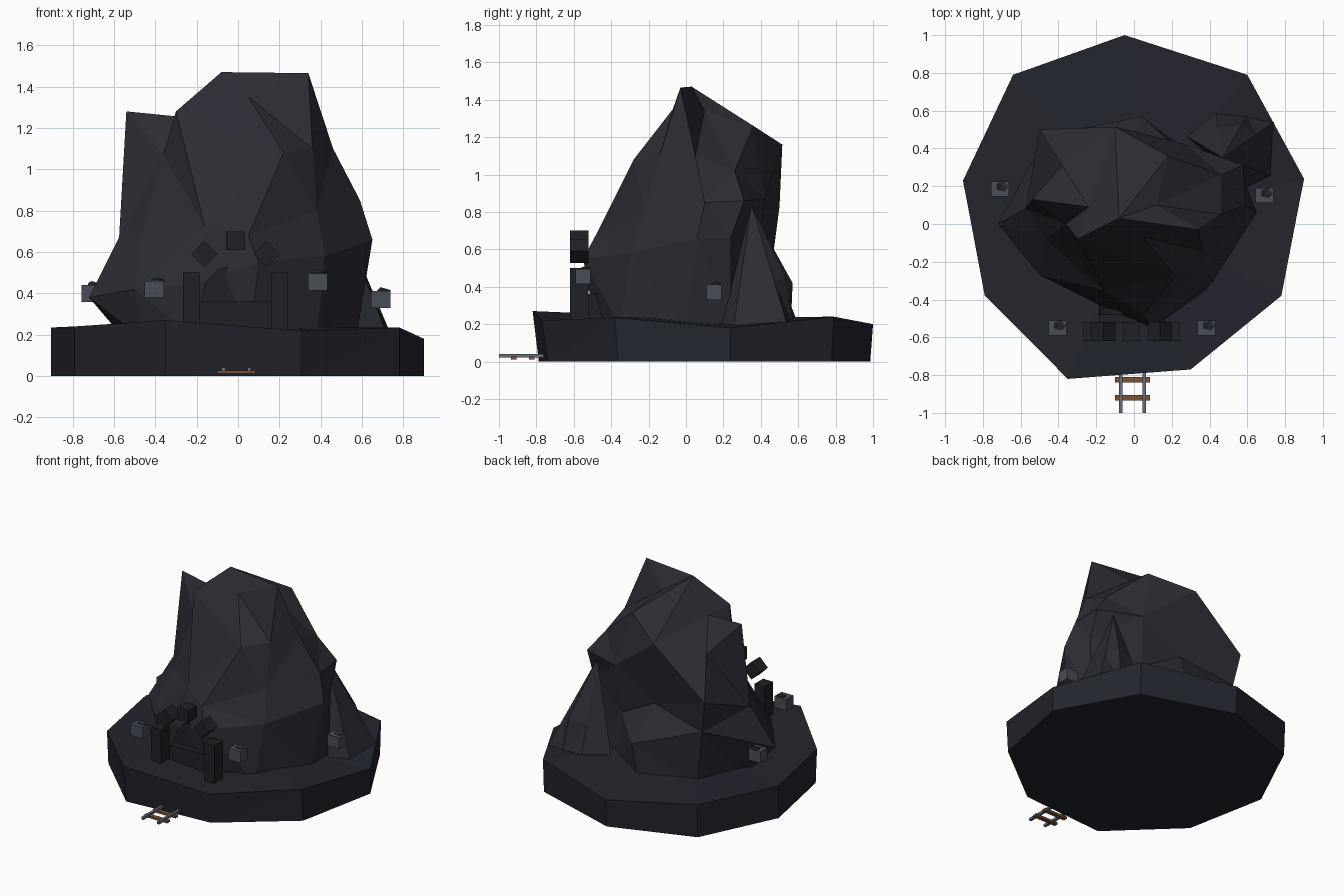
import bpy, math
from mathutils import Vector, Matrix


def material(name, rgb):
    m = bpy.data.materials.new(name)
    m.diffuse_color = (*rgb, 1)
    return m


ROCK = material("rock", (0.024, 0.026, 0.034))
GROUND = material("ground", (0.017, 0.019, 0.027))
STONE = material("stone", (0.014, 0.015, 0.019))
CRATE = material("crate_grey", (0.065, 0.075, 0.095))
STEEL = material("steel", (0.13, 0.16, 0.20))
WOOD = material("wood", (0.2, 0.085, 0.035))


def mesh(name, verts, faces, mat):
    me = bpy.data.meshes.new(name)
    me.from_pydata(verts, [], faces)
    me.materials.append(mat)
    ob = bpy.data.objects.new(name, me)
    bpy.context.collection.objects.link(ob)
    return ob


def box(name, centre, size, mat, turn=0.0):
    """Box, optionally turned about the y axis."""
    rot = Matrix.Rotation(turn, 3, 'Y')
    v = [rot @ Vector((x * size[0] / 2, y * size[1] / 2, z * size[2] / 2)) + Vector(centre)
         for x in (-1, 1) for y in (-1, 1) for z in (-1, 1)]
    f = [(0, 1, 3, 2), (4, 6, 7, 5), (0, 4, 5, 1), (2, 3, 7, 6), (0, 2, 6, 4), (1, 5, 7, 3)]
    return mesh(name, v, f, mat)


def loft(name, rings, mat, cap=()):
    """Triangulated skin over counterclockwise rings; repeated points merge."""
    verts, index, faces = [], {}, []

    def vid(p):
        if p not in index:
            index[p] = len(verts)
            verts.append(p)
        return index[p]
    ids = [[vid(p) for p in r] for r in rings]
    n = len(ids[0])
    for lo, hi in zip(ids, ids[1:]):
        for i in range(n):
            a, b, c, d = lo[i], lo[(i + 1) % n], hi[(i + 1) % n], hi[i]
            # split along the shorter diagonal
            ac = (Vector(verts[a]) - Vector(verts[c])).length
            bd = (Vector(verts[b]) - Vector(verts[d])).length
            tris = [(a, b, c), (a, c, d)] if ac < bd else [(a, b, d), (b, c, d)]
            faces += [t for t in tris if len(set(t)) == 3]
    faces.append(tuple(reversed(ids[0])))
    faces += [tuple(vid(p) for p in t) for t in cap]
    return mesh(name, verts, faces, mat)


# island: nine-sided slab with an uneven rim
rim = [(-0.05, 1.0, 0.20), (-0.64, 0.79, 0.24), (-0.905, 0.23, 0.235), (-0.79, -0.38, 0.24),
       (-0.35, -0.82, 0.27), (0.30, -0.77, 0.22), (0.78, -0.38, 0.235), (0.90, 0.24, 0.18),
       (0.60, 0.79, 0.24)]
bottom = [(x, y * (0.96 if y < 0 else 0.985), 0.0) for x, y, z in rim]
loft("island", [bottom, rim, [(0.0, 0.0, 0.235)] * 9], GROUND)

# main mountain: five rings, starting at the front and going counterclockwise
foot = [(0.06, -0.48, 0.18), (0.38, -0.35, 0.18), (0.57, 0.0, 0.17), (0.56, 0.24, 0.17),
        (0.26, 0.40, 0.18), (0.0, 0.56, 0.18), (-0.40, 0.45, 0.18), (-0.55, 0.10, 0.18),
        (-0.46, -0.22, 0.18), (-0.2, -0.40, 0.18)]
waist = [(0.10, -0.55, 0.55), (0.42, -0.30, 0.58), (0.65, 0.06, 0.66), (0.58, 0.24, 0.66),
         (0.25, 0.38, 0.52), (0.04, 0.57, 0.42), (-0.46, 0.47, 0.60), (-0.72, 0.0, 0.38),
         (-0.50, -0.27, 0.42), (-0.18, -0.43, 0.45)]
chest = [(0.05, -0.48, 0.68), (0.38, -0.22, 0.80), (0.59, 0.10, 0.85), (0.58, 0.31, 0.86),
         (0.28, 0.42, 0.87), (-0.04, 0.42, 0.68), (-0.50, 0.50, 0.83), (-0.575, 0.08, 0.67),
         (-0.47, -0.08, 0.68), (-0.16, -0.35, 0.72)]
shoulder = [(0.22, -0.28, 1.08), (0.36, -0.14, 1.10), (0.46, 0.05, 1.10), (0.46, 0.26, 1.02),
            (0.18, 0.36, 1.26), (-0.10, 0.515, 1.16), (-0.38, 0.31, 1.08), (-0.54, 0.13, 1.28),
            (-0.36, 0.0, 1.07), (-0.30, -0.08, 1.28)]
brow, east, back, west = (0.05, -0.07, 1.35), (0.34, -0.03, 1.465), (0.12, 0.10, 1.34), (-0.08, 0.03, 1.47)
notch = (-0.24, 0.09, 1.25)
crest = [brow, east, east, back, back, west, notch, notch, notch, west]
loft("mountain", [foot, waist, chest, shoulder, crest], ROCK,
     cap=[(brow, east, west), (east, back, west)])

# lower side rock at the back right
apex = Vector((0.47, 0.35, 0.84))
skirt = [(0.60, 0.18, 0.15), (0.74, 0.25, 0.15), (0.74, 0.54, 0.2), (0.60, 0.575, 0.2),
         (0.43, 0.60, 0.2), (0.27, 0.47, 0.2)]
middle = [tuple(Vector(p).lerp(apex, t)) for p, t in zip(skirt, (0.4, 0.4, 0.35, 0.3, 0.35, 0.4))]
middle[3] = (0.57, 0.53, 0.46)
loft("side_rock", [skirt, middle, [tuple(apex)] * 6], ROCK)

# mine entrance: two posts, three arch stones, tunnel lining
for s, side in ((-1, "left"), (1, "right")):
    box(f"{side}_post", (-0.012 + s * 0.215, -0.57, 0.355), (0.08, 0.10, 0.29), STONE)
    box(f"{side}_arch_stone", (-0.012 + s * 0.15, -0.57, 0.59), (0.09, 0.10, 0.09), STONE, s * math.pi / 4)
box("keystone", (-0.012, -0.57, 0.655), (0.09, 0.10, 0.09), STONE)
box("tunnel_wall", (-0.01, -0.45, 0.285), (0.35, 0.15, 0.15), STONE)
arc = [(-0.012 + 0.17 * math.cos(a), 0.36 + 0.18 * math.sin(a))
       for a in (math.pi * k / 6 for k in range(7))]
n = len(arc)
mesh("tunnel_arch", [(x, y, z) for y in (-0.48, -0.25) for x, z in arc],
     [tuple(reversed(range(n))), tuple(range(n, 2 * n))] +
     [(i, (i + 1) % n, (i + 1) % n + n, i + n) for i in range(n)], STONE)

# rails and sleepers
for x in (-0.07, 0.055):
    box("rail", (x, -0.8, 0.032), (0.018, 0.40, 0.018), STEEL)
for k in range(4):
    box("sleeper", (-0.008, -0.92 + 0.095 * k, 0.02), (0.185, 0.03, 0.016), WOOD)

# lantern blocks, each with a small ore chip poking out
for x, y, z in ((-0.405, -0.55, 0.42), (0.385, -0.55, 0.455), (-0.71, 0.185, 0.40), (0.69, 0.15, 0.37)):
    box("lantern", (x, y, z), (0.095, 0.08, 0.082), CRATE)
    ring = [(x + 0.012 + 0.035 * math.cos(k * math.pi / 2.5),
             y + 0.012 + 0.026 * math.sin(k * math.pi / 2.5)) for k in range(5)]
    loft("ore_chip", [[(a, b, z + 0.02) for a, b in ring], [(a, b, z + 0.046) for a, b in ring],
                      [(x, y + 0.02, z + 0.06)] * 5], ROCK)
